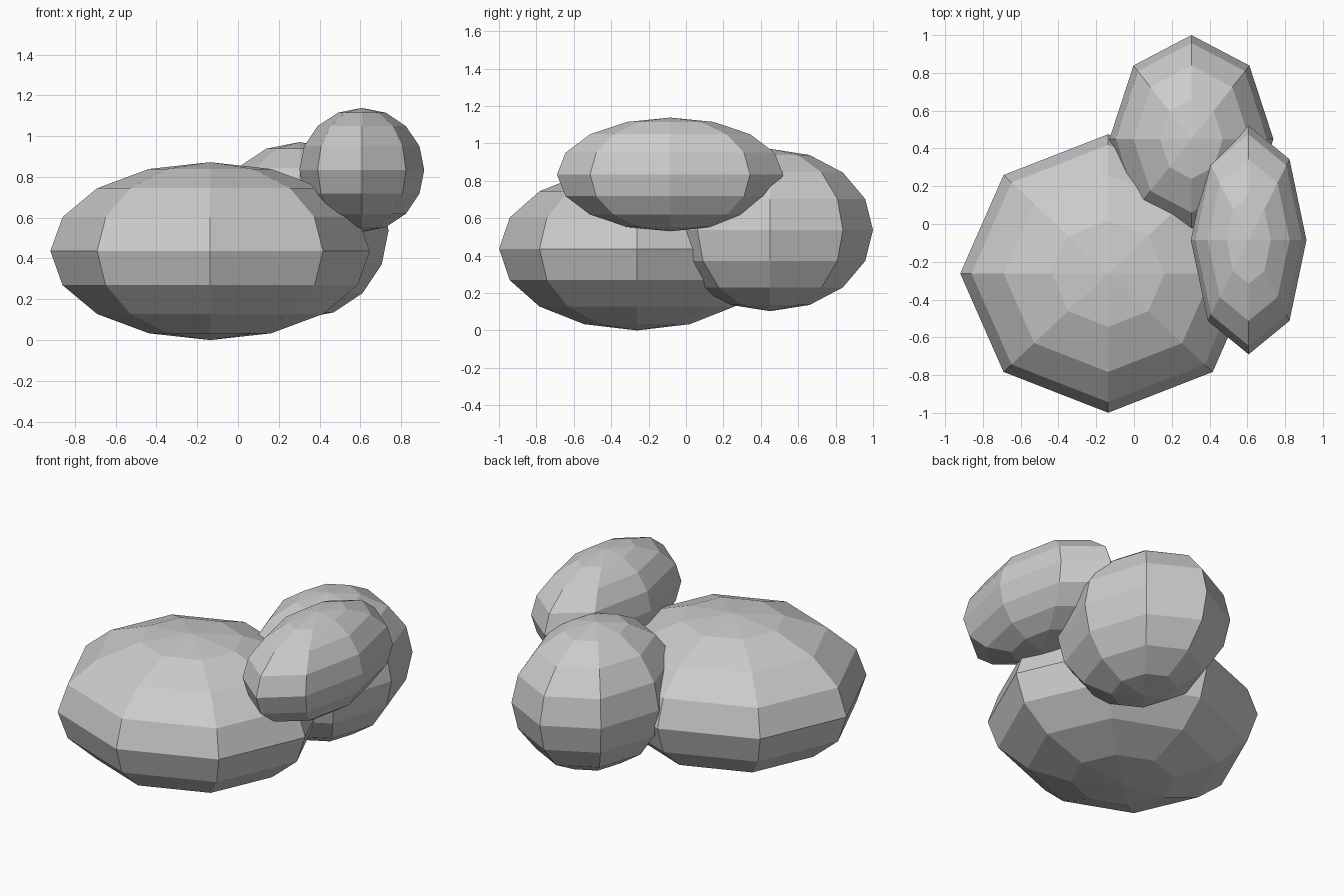
import bpy

if "Cube" in bpy.data.objects:
    bpy.data.objects.remove(bpy.data.objects["Cube"])

# name, centre, radii of each low-poly boulder
STONES = [
    ("large_stone", (-0.137, -0.262, 0.436), (0.783, 0.737, 0.436)),
    ("back_stone", (0.304, 0.450, 0.537), (0.434, 0.550, 0.434)),
    ("upper_stone", (0.607, -0.085, 0.834), (0.306, 0.605, 0.304)),
]


def add_stone(name, centre, radii):
    bpy.ops.mesh.primitive_uv_sphere_add(segments=8, ring_count=8, radius=1, location=centre)
    stone = bpy.context.object
    stone.name = name
    stone.scale = radii
    bpy.ops.object.transform_apply(location=False, rotation=False, scale=True)
    bpy.ops.object.shade_flat()


for spec in STONES:
    add_stone(*spec)
